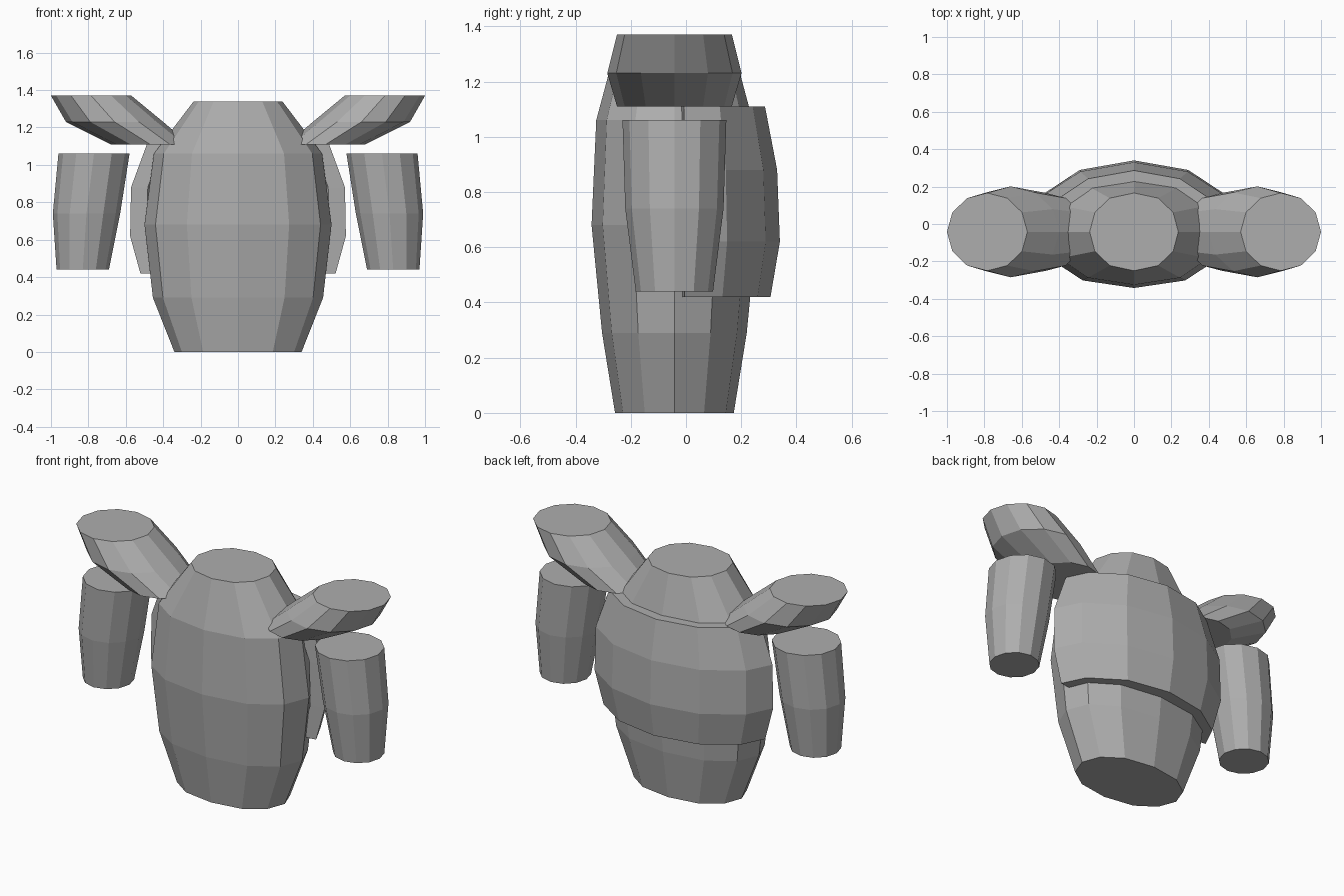
import bpy
import bmesh
import math

default = bpy.data.objects.get("Cube")
if default:
    bpy.data.objects.remove(default, do_unlink=True)

grey = bpy.data.materials.new("plain grey")
grey.use_nodes = True
colour = (0.42, 0.42, 0.42, 1)
grey.diffuse_color = colour
grey.node_tree.nodes["Principled BSDF"].inputs["Base Color"].default_value = colour

SIDES = 12
CENTRE_Y = -0.042
FULL = [i * 360 / SIDES for i in range(SIDES)]


def outline(z, cx, rx, ry, angles, fullness=1.0):
    """Points of a faceted oval at height z."""
    points = []
    for a in angles:
        c, s = math.cos(math.radians(a)), math.sin(math.radians(a))
        c = math.copysign(abs(c) ** fullness, c)
        points.append((cx + rx * c, CENTRE_Y + ry * s, z))
    return points


def loft(name, rings):
    """Skin closed rings of points and cap both ends."""
    bm = bmesh.new()
    loops = [[bm.verts.new(p) for p in ring] for ring in rings]
    n = len(loops[0])
    for low, high in zip(loops, loops[1:]):
        for i in range(n):
            j = (i + 1) % n
            bm.faces.new((low[i], low[j], high[j], high[i]))
    bm.faces.new(loops[0][::-1])
    bm.faces.new(loops[-1])
    bmesh.ops.recalc_face_normals(bm, faces=bm.faces)
    mesh = bpy.data.meshes.new(name)
    bm.to_mesh(mesh)
    bm.free()
    mesh.materials.append(grey)
    obj = bpy.data.objects.new(name, mesh)
    bpy.context.collection.objects.link(obj)
    return obj


# Barrel torso: height, half width, half depth
torso = [(0, .34, .215), (.29, .455, .262), (.68, .50, .30),
         (1.06, .45, .283), (1.34, .237, .208)]
loft("torso", [outline(z, 0, rx, ry, FULL, .87) for z, rx, ry in torso])

# Shell wrapped round the back half of the torso
shell = [(.42, .525, .348), (.62, .58, .382), (.88, .575, .372), (1.11, .49, .328)]
arc = [6, 30, 60, 90, 120, 150, 174]
loft("back_shell", [
    outline(z, 0, rx, ry, arc) + outline(z, 0, rx - .09, ry - .09, arc[::-1])
    for z, rx, ry in shell])

# Shoulders and arms: height, centre x, half width, half depth
shoulder = [(1.11, .47, .21, .208), (1.23, .66, .26, .243), (1.37, .785, .215, .208)]
arm = [(.44, .83, .14, .14), (.74, .81, .18, .178), (1.06, .77, .19, .188)]
for side, sign in (("left", 1), ("right", -1)):
    for part, rings in (("shoulder", shoulder), ("arm", arm)):
        loft(f"{side}_{part}",
             [outline(z, sign * cx, rx, ry, FULL) for z, cx, rx, ry in rings])
